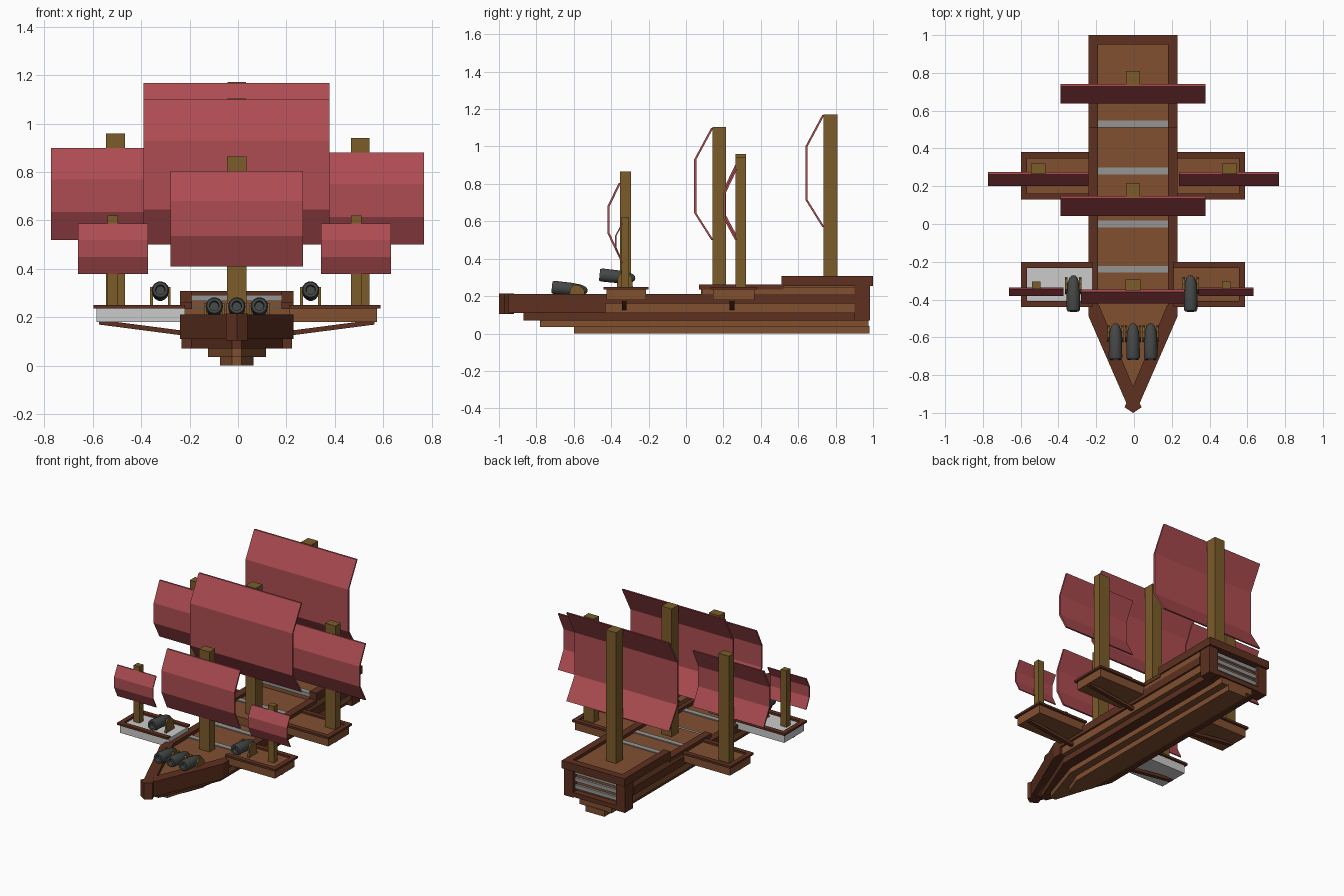
import bpy, bmesh, math
from mathutils import Vector, Matrix

if "Cube" in bpy.data.objects:
    bpy.data.objects.remove(bpy.data.objects["Cube"])

C = -0.005  # hull centre line


def mat(name, rgb):
    m = bpy.data.materials.new(name)
    m.diffuse_color = (*rgb, 1)
    m.use_nodes = True
    m.node_tree.nodes["Principled BSDF"].inputs["Base Color"].default_value = m.diffuse_color
    return m


WOOD = mat("wood", (0.22, 0.08, 0.03))
DARK = mat("dark_wood", (0.11, 0.03, 0.014))
MAST = mat("mast_wood", (0.2, 0.107, 0.023))
SAIL = mat("sail_red", (0.42, 0.073, 0.083))
IRON = mat("iron", (0.06, 0.064, 0.064))
STEEL = mat("grey_beam", (0.3, 0.3, 0.3))


def finish(name, bm, m):
    bmesh.ops.recalc_face_normals(bm, faces=bm.faces)
    me = bpy.data.meshes.new(name)
    bm.to_mesh(me)
    bm.free()
    ob = bpy.data.objects.new(name, me)
    bpy.context.collection.objects.link(ob)
    if m:
        me.materials.append(m)
    return ob


def extrude(name, pts, vec, m):
    """Solid from a flat outline of 3D points pushed along vec."""
    bm = bmesh.new()
    f = bm.faces.new([bm.verts.new(p) for p in pts])
    r = bmesh.ops.extrude_face_region(bm, geom=[f])
    bmesh.ops.translate(bm, vec=vec, verts=[v for v in r["geom"] if isinstance(v, bmesh.types.BMVert)])
    return finish(name, bm, m)


def prism(name, pts, z0, z1, m):
    return extrude(name, [(x + C, y, z0) for x, y in pts], (0, 0, z1 - z0), m)


def box(name, x0, x1, y0, y1, z0, z1, m):
    return prism(name, [(x0, y0), (x1, y0), (x1, y1), (x0, y1)], z0, z1, m)


def beam(name, p, q, w, h, m):
    p, q = Vector(p), Vector(q)
    s, u = Vector((0, w / 2, 0)), Vector((0, 0, h / 2))
    return extrude(name, [p - s - u, p + s - u, p + s + u, p - s + u], q - p, m)


def hull_layer(name, w, shoulder, tip, stern, z0, z1, m):
    prism(name, [(-w, stern), (-w, shoulder), (-0.02, tip), (0.02, tip), (w, shoulder), (w, stern)], z0, z1, m)


# Stepped hull planking
hull_layer("keel", 0.07, -0.47, -0.60, 0.98, 0.0, 0.04, WOOD)
hull_layer("lower_planks", 0.12, -0.47, -0.78, 0.975, 0.035, 0.075, WOOD)
hull_layer("middle_planks", 0.19, -0.45, -0.87, 0.91, 0.07, 0.112, DARK)
hull_layer("upper_planks", 0.222, -0.43, -0.90, 0.95, 0.11, 0.165, WOOD)

# Decks rising toward the stern
hull_layer("fore_deck", 0.2, -0.43, -0.88, 0.95, 0.16, 0.188, WOOD)
box("mid_deck", -0.2, 0.2, 0.08, 0.95, 0.18, 0.24, WOOD)
box("aft_deck", -0.2, 0.2, 0.52, 0.95, 0.23, 0.287, WOOD)
for i, (y, z) in enumerate([(-0.24, 0.188), (0.0, 0.188), (0.28, 0.24), (0.53, 0.287)]):
    box(f"deck_beam_{i}", -0.19, 0.19, y - 0.018, y + 0.018, z - 0.02, z + 0.006, STEEL)

# Bulwarks, bow walls and stern posts, both sides
for s, side in ((-1, "left"), (1, "right")):
    a, b = sorted((s * 0.185, s * 0.235))
    box(f"rail_{side}", a, b, -0.43, 0.90, 0.16, 0.212, DARK)
    box(f"mid_bulwark_{side}", a + 0.004, b - 0.004, 0.085, 0.90, 0.205, 0.25, WOOD)
    box(f"mid_rail_{side}", a, b, 0.07, 0.52, 0.235, 0.262, DARK)
    box(f"aft_rail_{side}", a, b, 0.51, 1.0, 0.255, 0.308, DARK)
    prism(f"bow_wall_{side}", [(s * 0.235, -0.43), (s * 0.235, -0.49), (s * 0.028, -0.965),
                               (0, -0.965), (0, -0.86), (s * 0.18, -0.43)], 0.11, 0.212, DARK)
    a, b = sorted((s * 0.16, s * 0.228))
    box(f"stern_post_{side}", a, b, 0.90, 0.985, 0.07, 0.27, DARK)
prism("bow_tip", [(0, -1), (0.045, -0.97), (0.022, -0.92), (-0.022, -0.92), (-0.045, -0.97)], 0.105, 0.215, DARK)
box("stern_rail", -0.19, 0.19, 0.95, 1.0, 0.255, 0.308, DARK)
box("stern_sill", -0.17, 0.17, 0.90, 0.985, 0.075, 0.105, DARK)
for i in range(3):
    z = 0.125 + i * 0.048
    box(f"stern_slat_{i}", -0.165, 0.165, 0.93, 0.965, z, z + 0.026, STEEL)

# Outrigger platforms with rims and struts
for s, side in ((-1, "left"), (1, "right")):
    for pos, y0, y1 in (("front", -0.44, -0.20), ("rear", 0.13, 0.38)):
        body = None if (s < 0 and pos == "front") else WOOD
        n = f"{pos}_{side}"
        a, b = sorted((s * 0.215, s * 0.58))
        box(f"platform_{n}", a, b, y0 + 0.015, y1 - 0.015, 0.18, 0.238, body)
        a, b = sorted((s * 0.215, s * 0.593))
        for j, (r0, r1) in enumerate(((y0, y0 + 0.032), (y1 - 0.032, y1))):
            box(f"platform_rim_{n}_{j}", a, b, r0, r1, 0.236, 0.25, DARK)
        a, b = sorted((s * 0.561, s * 0.593))
        box(f"platform_end_rim_{n}", a, b, y0 + 0.032, y1 - 0.032, 0.236, 0.25, DARK)
        ym = (y0 + y1) / 2 - 0.01
        beam(f"strut_{n}", (s * 0.17 + C, ym, 0.128), (s * 0.57 + C, ym, 0.18), 0.026, 0.02, DARK)


def mast(name, x, y0, y1, hw, z0, z1):
    box(name, x - hw - C, x + hw - C, y0, y1, z0, z1, MAST)


def sail(name, x0, x1, prof, t=0.012):
    """Bent sheet: (y, z) profile given thickness, stretched along x."""
    pts = [(x0, y, z) for y, z in prof] + [(x0, y + t, z) for y, z in reversed(prof)]
    extrude(name, pts, (x1 - x0, 0, 0), SAIL)


# Centre masts and sails
mast("fore_mast", -0.005, -0.353, -0.295, 0.04, 0.17, 0.865)
mast("main_mast", -0.005, 0.142, 0.215, 0.038, 0.22, 1.105)
mast("aft_mast", -0.005, 0.735, 0.81, 0.038, 0.26, 1.172)
sail("fore_sail", -0.28, 0.268, [(-0.36, 0.805), (-0.42, 0.68), (-0.42, 0.535), (-0.36, 0.41)])
sail("main_sail", -0.39, 0.378, [(0.135, 1.10), (0.043, 0.93), (0.043, 0.645), (0.135, 0.50)])
sail("aft_sail", -0.39, 0.378, [(0.728, 1.168), (0.638, 1.0), (0.638, 0.715), (0.728, 0.57)])

# Outrigger masts and sails
for side, xr, top, xf, s0, s1, f0, f1 in (
        ("left", -0.507, 0.96, -0.517, -0.772, -0.24, -0.662, -0.372),
        ("right", 0.505, 0.94, 0.488, 0.238, 0.768, 0.342, 0.632)):
    d = top - 0.96
    mast(f"rear_mast_{side}", xr, 0.265, 0.32, 0.039, 0.22, top)
    mast(f"front_mast_{side}", xf, -0.345, -0.305, 0.022, 0.22, 0.62)
    sail(f"rear_side_sail_{side}", s0, s1,
         [(0.262, 0.90 + d), (0.2, 0.77 + d), (0.2, 0.635 + d), (0.262, 0.52 + d)])
    sail(f"front_side_sail_{side}", f0, f1,
         [(-0.345, 0.588), (-0.38, 0.52), (-0.38, 0.45), (-0.345, 0.378)], 0.008)


def cannon(name, x, y, z, base):
    """Turned barrel with muzzle at y, plus two carriage cheeks."""
    prof = [(0, 0.03), (0.018, 0.03), (0.02, 0), (0.031, 0), (0.036, 0.012), (0.035, 0.1),
            (0.031, 0.15), (0.022, 0.178), (0.01, 0.19), (0, 0.192)]
    bm = bmesh.new()
    vs = [bm.verts.new((r, d, 0)) for r, d in prof]
    es = [bm.edges.new(p) for p in zip(vs, vs[1:])]
    bmesh.ops.spin(bm, geom=vs + es, cent=(0, 0, 0), axis=(0, 1, 0), angle=math.tau, steps=14)
    bmesh.ops.remove_doubles(bm, verts=bm.verts, dist=1e-4)
    bm.transform(Matrix.Translation((x, y, z)) @ Matrix.Rotation(math.radians(-6), 4, "X"))
    ob = finish(name + "_barrel", bm, IRON)
    bpy.ops.object.select_all(action="DESELECT")
    bpy.context.view_layer.objects.active = ob
    ob.select_set(True)
    bpy.ops.object.shade_smooth_by_angle(angle=math.radians(40))
    for s in (-1, 1):
        outline = [(0.09, base), (0.18, base), (0.172, z - 0.012), (0.145, z + 0.012), (0.115, z + 0.012), (0.098, z - 0.01)]
        extrude(f"{name}_cheek_{'left' if s < 0 else 'right'}",
                [(x + s * 0.037 - 0.006, y + a, b) for a, b in outline], (0.012, 0, 0), MAST)


for i, x in enumerate((-0.093, 0, 0.093)):
    cannon(f"bow_cannon_{i}", x + C, -0.717, 0.248, 0.18)
cannon("side_cannon_left", -0.321, -0.462, 0.314, 0.23)
cannon("side_cannon_right", 0.3, -0.462, 0.314, 0.23)
